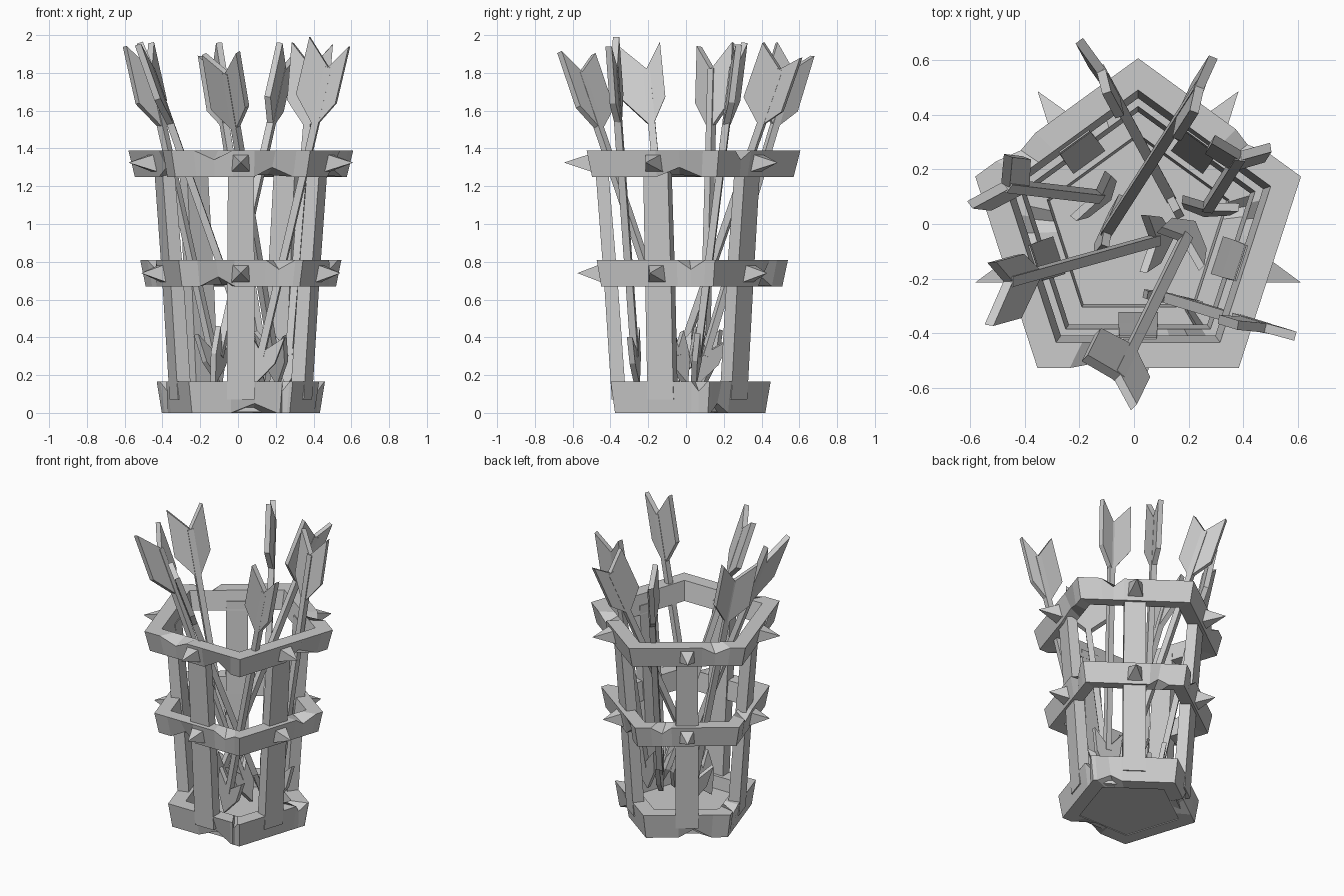
import bpy
import bmesh
import math
from mathutils import Vector

cube = bpy.data.objects.get("Cube")
if cube:
    bpy.data.objects.remove(cube, do_unlink=True)

grey = bpy.data.materials.new("plain grey")
grey.use_nodes = True
GREY = (0.6, 0.6, 0.6, 1)
grey.diffuse_color = GREY
grey.node_tree.nodes["Principled BSDF"].inputs["Base Color"].default_value = GREY
CENTRE = Vector((0.015, -0.02, 0))
SIDES = 5


def finish(name, bm):
    bmesh.ops.recalc_face_normals(bm, faces=bm.faces)
    mesh = bpy.data.meshes.new(name)
    bm.to_mesh(mesh)
    bm.free()
    mesh.materials.append(grey)
    obj = bpy.data.objects.new(name, mesh)
    bpy.context.collection.objects.link(obj)
    return obj


def skin(bm, loops, closed=False):
    """Bridge matching vertex loops, capping the ends when open."""
    rows = [[bm.verts.new(p) for p in loop] for loop in loops]
    n = len(rows[0])
    for i in range(len(rows) if closed else len(rows) - 1):
        a, b = rows[i], rows[(i + 1) % len(rows)]
        for j in range(n):
            k = (j + 1) % n
            bm.faces.new((a[j], a[k], b[k], b[j]))
    if not closed:
        bm.faces.new(rows[0])
        bm.faces.new(rows[-1])


def plate(bm, points, thickness, normal):
    off = normal.normalized() * thickness / 2
    skin(bm, [[p + off for p in points], [p - off for p in points]])


def corner(i, radius):
    a = math.radians(-126 + 72 * i)
    return Vector((math.cos(a), math.sin(a), 0)) * radius


def side_frame(i):
    a = math.radians(-90 + 72 * i)
    return Vector((math.cos(a), math.sin(a), 0)), Vector((-math.sin(a), math.cos(a), 0))


def ring(name, profile, chips, depth):
    """Pentagonal band; profile is outer low, outer high, inner high, inner low.
    Each chip is (side, position along it, half width, 0 low edge or 1 high edge)."""
    loops = []
    for i in range(SIDES):
        stations = [(0, None)]
        for side, t, w, edge in chips:
            if side == i:
                stations += [(t - w, None), (t, edge), (t + w, None)]
        for t, edge in sorted(stations, key=lambda s: s[0]):
            loop = []
            for k, (r, z) in enumerate(profile):
                if k == edge:
                    r -= depth * 0.5
                    z += depth if edge == 0 else -depth
                p = corner(i, r).lerp(corner(i + 1, r), t)
                loop.append(CENTRE + p + Vector((0, 0, z)))
            loops.append(loop)
    bm = bmesh.new()
    skin(bm, loops, closed=True)
    return finish(name, bm)


# Two chipped bands
ring("upper_band", [(0.59, 1.25), (0.626, 1.39), (0.51, 1.39), (0.48, 1.26)],
     [(0, 0.3, 0.14, 1), (0, 0.75, 0.15, 0), (1, 0.7, 0.18, 0),
      (2, 0.3, 0.1, 1), (3, 0.75, 0.12, 1), (4, 0.7, 0.1, 0)], 0.05)
ring("middle_band", [(0.53, 0.67), (0.56, 0.81), (0.45, 0.81), (0.43, 0.68)],
     [(0, 0.82, 0.12, 1), (0, 0.3, 0.15, 0), (1, 0.8, 0.12, 1),
      (2, 0.75, 0.1, 0), (3, 0.25, 0.1, 1), (4, 0.3, 0.12, 1)], 0.05)

# Base rim with a floor plate closing the bottom
ring("base_rim", [(0.44, 0.0), (0.468, 0.165), (0.35, 0.165), (0.33, 0.0)],
     [(0, 0.65, 0.25, 0), (0, 0.92, 0.05, 1), (1, 0.9, 0.08, 1),
      (2, 0.2, 0.15, 0), (3, 0.6, 0.2, 0), (4, 0.2, 0.1, 1)], 0.05)
bm = bmesh.new()
skin(bm, [[CENTRE + corner(i, 0.38) + Vector((0, 0, z)) for i in range(SIDES)]
          for z in (0.005, 0.08)])
finish("base_floor", bm)

# Upright slats leaning outward
for i in range(SIDES):
    out, along = side_frame(i)
    loops = []
    for z, mid, half, thick in ((0.07, 0.335, 0.072, 0.038), (0.7, 0.378, 0.072, 0.036),
                                (1.32, 0.428, 0.068, 0.034)):
        loops.append([CENTRE + out * (mid + s * thick) + along * (t * half) + Vector((0, 0, z))
                      for s, t in ((-1, -1), (1, -1), (1, 1), (-1, 1))])
    bm = bmesh.new()
    skin(bm, loops)
    finish(f"slat_{i + 1}", bm)

# Pyramid spikes on every side of both bands
for band, z, inner, tip in (("upper", 1.325, 0.475, 0.625), ("middle", 0.74, 0.425, 0.555)):
    for i in range(SIDES):
        out, along = side_frame(i)
        up = Vector((0, 0, 0.05))
        root = CENTRE + out * inner + Vector((0, 0, z))
        bm = bmesh.new()
        base = [bm.verts.new(root + along * (a * 0.05) + up * b)
                for a, b in ((-1, -1), (1, -1), (1, 1), (-1, 1))]
        point = bm.verts.new(CENTRE + out * tip + Vector((0, 0, z)))
        bm.faces.new(base)
        for k in range(4):
            bm.faces.new((base[k], base[(k + 1) % 4], point))
        finish(f"{band}_spike_{i + 1}", bm)


def arrow(index, nock, low, tips):
    nock, low = Vector(nock), Vector(low)
    axis = (nock - low).normalized()
    tips = [Vector(t) for t in tips]
    across = tips[1] - tips[0]
    across = (across - axis * across.dot(axis)).normalized()
    normal = axis.cross(across)

    # Square shaft
    bm = bmesh.new()
    skin(bm, [[p + across * (a * 0.019) + normal * (b * 0.019)
               for a, b in ((-1, -1), (1, -1), (1, 1), (-1, 1))] for p in (low, nock)])
    finish(f"arrow_shaft_{index}", bm)

    # Two swept feather vanes
    bm = bmesh.new()
    for tip in tips:
        outer = tip - axis * 0.31
        root = nock - axis * 0.33
        plate(bm, [nock, tip, outer, root], 0.034, axis.cross(tip - nock))
    finish(f"arrow_feathers_{index}", bm)

    # Barbed head, thick in the middle and thin at the edges
    bm = bmesh.new()
    tip = low - axis * 0.16
    notch = low + axis * 0.02
    for s in (-1, 1):
        barb = low + axis * 0.13 + across * (s * 0.105)
        shoulder = low - axis * 0.02 + across * (s * 0.085)
        plate(bm, [tip, shoulder, barb, notch], 0.03, normal)
    finish(f"arrow_head_{index}", bm)


ARROWS = [
    ((-0.12, 0.56, 1.82), (0.13, 0.10, 0.3), ((-0.20, 0.67, 1.89), (-0.10, 0.48, 1.96))),
    ((0.24, 0.50, 1.82), (-0.10, -0.03, 0.3), ((0.29, 0.61, 1.88), (0.22, 0.41, 1.96))),
    ((0.39, 0.25, 1.83), (0.27, 0.06, 0.3), ((0.29, 0.31, 1.96), (0.50, 0.28, 1.95))),
    ((0.48, -0.38, 1.83), (0.12, -0.27, 0.3), ((0.38, -0.37, 1.99), (0.59, -0.41, 1.94))),
    ((-0.06, -0.56, 1.80), (0.19, -0.05, 0.3), ((-0.18, -0.49, 1.90), (0.0, -0.67, 1.91))),
    ((-0.46, -0.21, 1.82), (0.08, -0.06, 0.3), ((-0.52, -0.14, 1.96), (-0.53, -0.37, 1.95))),
    ((-0.47, 0.14, 1.82), (-0.13, 0.10, 0.3), ((-0.60, 0.07, 1.94), (-0.46, 0.25, 1.96))),
]
for n, (nock, low, tips) in enumerate(ARROWS, 1):
    arrow(n, nock, low, tips)
